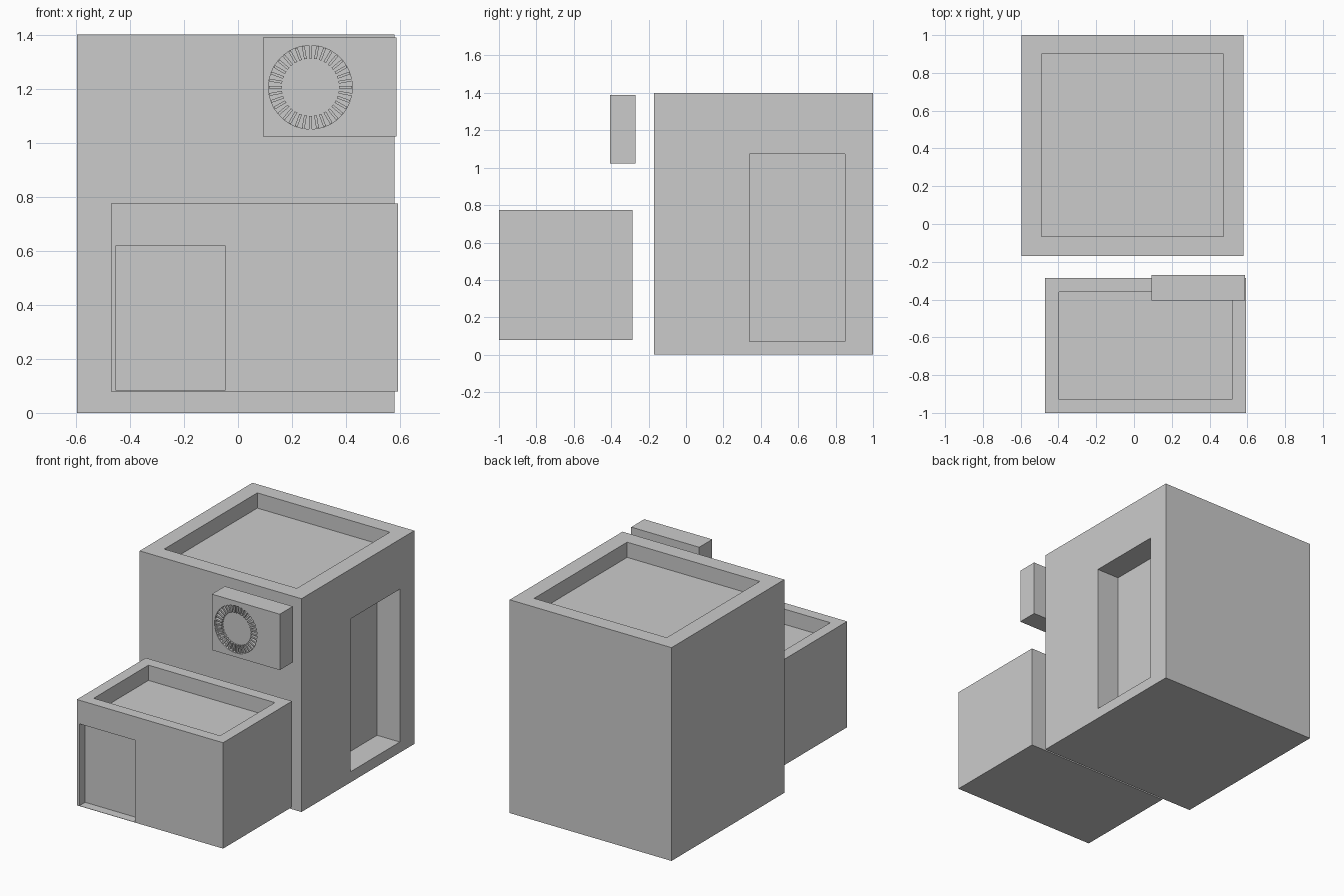
import bpy, bmesh, math
from mathutils import Vector, Matrix

if "Cube" in bpy.data.objects:
    bpy.data.objects.remove(bpy.data.objects["Cube"])


def add_object(name, bm):
    bmesh.ops.recalc_face_normals(bm, faces=bm.faces)
    mesh = bpy.data.meshes.new(name)
    bm.to_mesh(mesh)
    bm.free()
    obj = bpy.data.objects.new(name, mesh)
    bpy.context.collection.objects.link(obj)
    return obj


def box_bm(lo, hi, bm=None, turn=Matrix()):
    bm = bm or bmesh.new()
    lo, hi = Vector(lo), Vector(hi)
    m = turn @ Matrix.Translation((lo + hi) / 2) @ Matrix.Diagonal((*(hi - lo), 1))
    bmesh.ops.create_cube(bm, size=1, matrix=m)
    return bm


def recess(bm, normal, lo, hi, depth):
    """Sink a rectangle (bounds lo..hi) into the box face with this normal."""
    bm.normal_update()
    normal = Vector(normal)
    face = next(f for f in bm.faces if f.normal.dot(normal) > 0.99)
    outer = list(face.verts)
    rim, floor = [], []
    for v in outer:
        p = Vector([v.co[i] if normal[i] else min(max(v.co[i], lo[i]), hi[i])
                    for i in range(3)])
        rim.append(bm.verts.new(p))
        floor.append(bm.verts.new(p - normal * depth))
    bmesh.ops.delete(bm, geom=[face], context='FACES_ONLY')
    for a, b in ((outer, rim), (rim, floor)):
        for i in range(4):
            j = (i + 1) % 4
            bm.faces.new((a[i], a[j], b[j], b[i]))
    bm.faces.new(floor)


# Tall block with parapet roof and side doorway
bm = box_bm((-0.595, -0.17, 0), (0.58, 1, 1.4))
recess(bm, (0, 0, 1), (-0.49, -0.065, 0), (0.473, 0.9, 0), 0.1)
recess(bm, (1, 0, 0), (0, 0.34, 0.07), (0, 0.85, 1.073), 0.165)
add_object("tall_block", bm)

# Low block with parapet roof and front doorway
bm = box_bm((-0.47, -1, 0.08), (0.592, -0.285, 0.775))
recess(bm, (0, 0, 1), (-0.398, -0.928, 0), (0.52, -0.36, 0), 0.1)
recess(bm, (0, -1, 0), (-0.452, 0, 0.082), (-0.048, 0, 0.62), 0.06)
add_object("low_block", bm)

# Wall cooling unit with a round fan recess
FRONT, SINK = -0.405, 0.02
unit = add_object("cooling_unit", box_bm((0.093, FRONT, 1.023), (0.587, -0.27, 1.39)))
centre = Matrix.Translation((0.268, FRONT, 1.205))
bm = bmesh.new()
bmesh.ops.create_cone(bm, cap_ends=True, segments=36, radius1=0.155, radius2=0.155,
                      depth=2 * SINK, matrix=centre @ Matrix.Rotation(math.pi / 2, 4, 'X'))
cutter = add_object("fan_cutter", bm)
cutter.hide_render = True
cutter.hide_viewport = True
cut = unit.modifiers.new("fan_recess", 'BOOLEAN')
cut.operation = 'DIFFERENCE'
cut.solver = 'EXACT'
cut.object = cutter

# Ring of thin radial fins
bm = bmesh.new()
for i in range(36):
    turn = centre @ Matrix.Rotation(math.tau * i / 36, 4, 'Y')
    box_bm((0.106, 0.002, -0.005), (0.154, SINK, 0.005), bm, turn)
add_object("fan_fins", bm)
